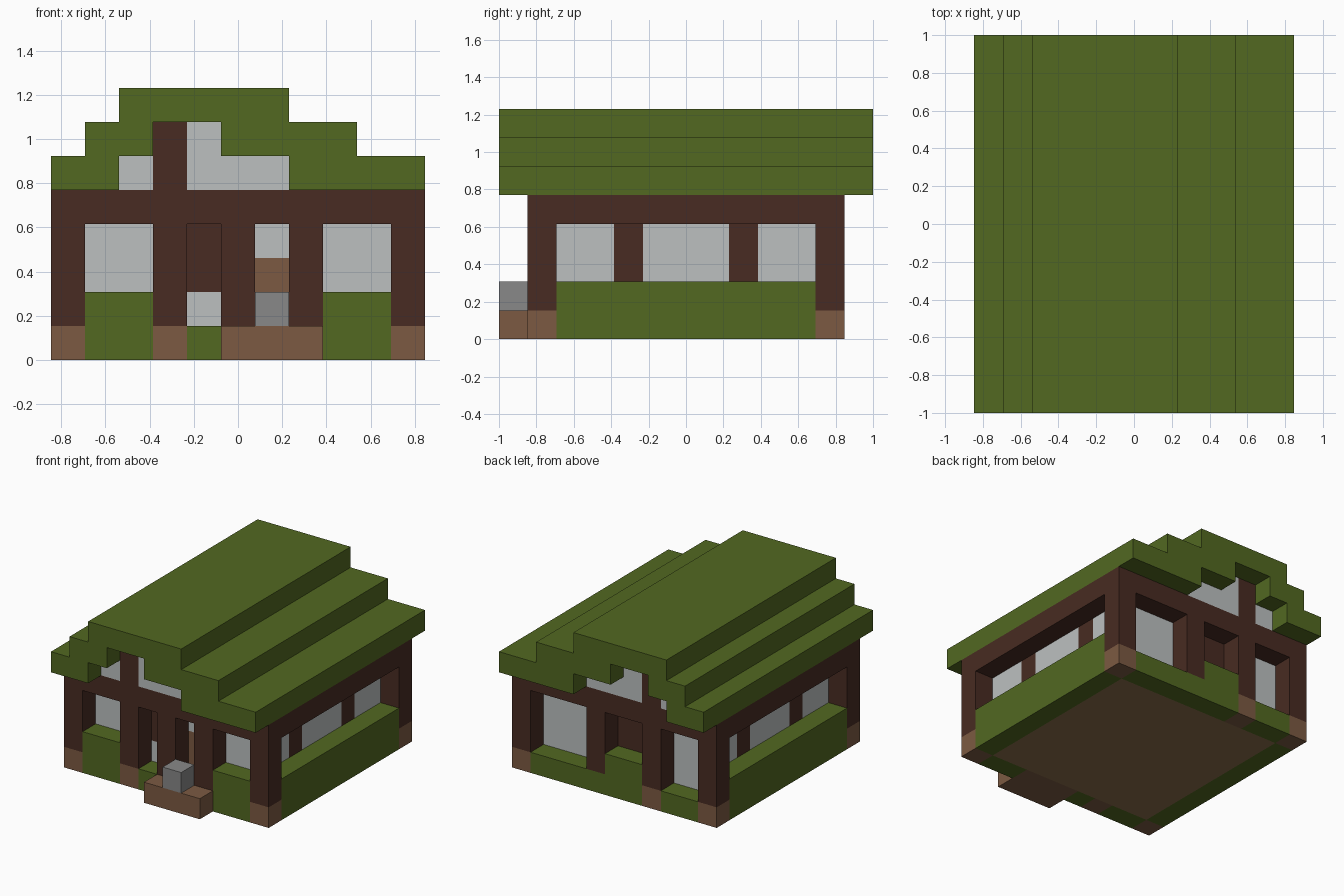
import bpy
import bmesh
from mathutils import Vector

if "Cube" in bpy.data.objects:
    bpy.data.objects.remove(bpy.data.objects["Cube"], do_unlink=True)

UNIT = 2 / 13                      # edge of one building block
ORIGIN = Vector((-5.5, -6.5, 0))   # block grid corner


def linear(c):
    c /= 255
    return c / 12.92 if c <= 0.04045 else ((c + 0.055) / 1.055) ** 2.4


def material(name, *rgb):
    mat = bpy.data.materials.new(name)
    mat.use_nodes = True
    color = [linear(c) for c in rgb] + [1]
    mat.diffuse_color = color
    mat.node_tree.nodes["Principled BSDF"].inputs["Base Color"].default_value = color
    return mat


leaf = material("leaf_green", 82, 104, 33)
timber = material("dark_timber", 72, 43, 34)
wood = material("tan_wood", 124, 90, 66)
glass = material("pale_glass", 188, 192, 192)
stone = material("grey_stone", 136, 136, 136)
planks = material("floor_planks", 138, 110, 74)


def point(x, y, z):
    return (Vector((x, y, z)) + ORIGIN) * UNIT


def finish(name, mat, bm):
    bmesh.ops.recalc_face_normals(bm, faces=bm.faces)
    mesh = bpy.data.meshes.new(name)
    bm.to_mesh(mesh)
    bm.free()
    mesh.materials.append(mat)
    obj = bpy.data.objects.new(name, mesh)
    bpy.context.collection.objects.link(obj)
    return obj


def blocks(name, mat, *boxes):
    """Boxes given as (x range, y range, z range) in block units."""
    bm = bmesh.new()
    for box in boxes:
        low, high = point(*[r[0] for r in box]), point(*[r[1] for r in box])
        verts = bmesh.ops.create_cube(bm, size=1)["verts"]
        for v in verts:
            v.co = (low + high) / 2 + v.co * (high - low)
    return finish(name, mat, bm)


def extrude_profile(name, mat, outline, y0, y1):
    bm = bmesh.new()
    face = bm.faces.new([bm.verts.new(point(x, y0, z)) for x, z in outline])
    new = bmesh.ops.extrude_face_region(bm, geom=[face])["geom"]
    shift = Vector((0, (y1 - y0) * UNIT, 0))
    bmesh.ops.translate(bm, vec=shift, verts=[v for v in new if isinstance(v, bmesh.types.BMVert)])
    return finish(name, mat, bm)


FRONT, BACK = (1, 2), (11, 12)             # outer wall layers
FRONT_IN, BACK_IN = (2, 3), (10, 11)       # recessed wall layers
BASE, LOW, UPPER, FULL = (0, 1), (0, 2), (2, 4), (1, 4)
SIDES_OUT = ((0, 1), (10, 11))
SIDES_IN = ((1, 2), (9, 10))

# Floor and ceiling beam
blocks("floor", planks, ((1, 10), (2, 11), BASE))
blocks("ceiling_beam", timber, ((0, 11), (1, 12), (4, 5)))

# Posts with wooden feet
corners = [(x, y) for x in SIDES_OUT for y in (FRONT, BACK)]
front_posts = [((x, x + 1), FRONT) for x in (3, 5, 7)]
back_posts = [((x, x + 1), BACK) for x in (3, 6)]
posts = corners + front_posts + back_posts
blocks("posts", timber, *[(x, y, FULL) for x, y in posts])
blocks("post_feet", wood, *[(x, y, BASE) for x, y in corners + front_posts + back_posts[:1]])

# Recessed walls and window posts
blocks("side_window_posts", timber,
       *[(x, (y, y + 1), FULL) for x in SIDES_IN for y in (4, 8)])
blocks("front_recess_wall", timber, ((4, 5), FRONT_IN, UPPER))
blocks("back_recess_wall", timber, ((4, 6), BACK_IN, FULL))

# Windows
blocks("side_windows", glass,
       *[(x, y, FULL) for x in SIDES_IN for y in ((2, 4), (5, 8), (9, 11))])
blocks("front_windows", glass, ((2, 3), FRONT_IN, FULL), ((8, 9), FRONT_IN, FULL),
       ((4, 5), FRONT_IN, (1, 2)))
blocks("back_windows", glass, ((2, 3), BACK_IN, FULL), ((7, 9), BACK_IN, FULL))

# Door, threshold, step and stone
blocks("door", wood, ((6, 7), FRONT_IN, (1, 3)))
blocks("door_window", glass, ((6, 7), FRONT_IN, (3, 4)))
blocks("threshold", wood, ((6, 7), FRONT, BASE))
blocks("front_step", wood, ((5, 8), (0, 1), BASE))
blocks("step_stone", stone, ((6, 7), (0, 1), (1, 2)))

# Hedges around the walls
blocks("side_hedges", leaf, *[(x, (2, 11), LOW) for x in SIDES_OUT])
blocks("front_hedges", leaf, ((1, 3), FRONT, LOW), ((8, 10), FRONT, LOW), ((4, 5), FRONT, BASE))
blocks("back_hedges", leaf, ((1, 3), BACK, BASE), ((4, 6), BACK, LOW), ((6, 10), BACK, BASE))

# Gable ends under the roof
for name, y in (("front", FRONT), ("back", BACK)):
    blocks(name + "_gable_post", timber, ((3, 4), y, (5, 7)))
    blocks(name + "_gable_glass", glass, ((2, 3), y, (5, 6)),
           ((4, 7), y, (5, 6)), ((4, 5), y, (6, 7)))


# Stepped roof shell
def stairs(xs):
    """Climb from the eaves, one block of height per step."""
    steps = []
    for i, x in enumerate(xs):
        steps += [(x, 5 + i), (x, 6 + i)]
    return steps


outer = stairs((0, 1, 2)) + stairs((11, 9, 7))[::-1]
inner = stairs((7, 5)) + stairs((2, 3))[::-1]
extrude_profile("stepped_roof", leaf, outer + inner, 0, 13)
